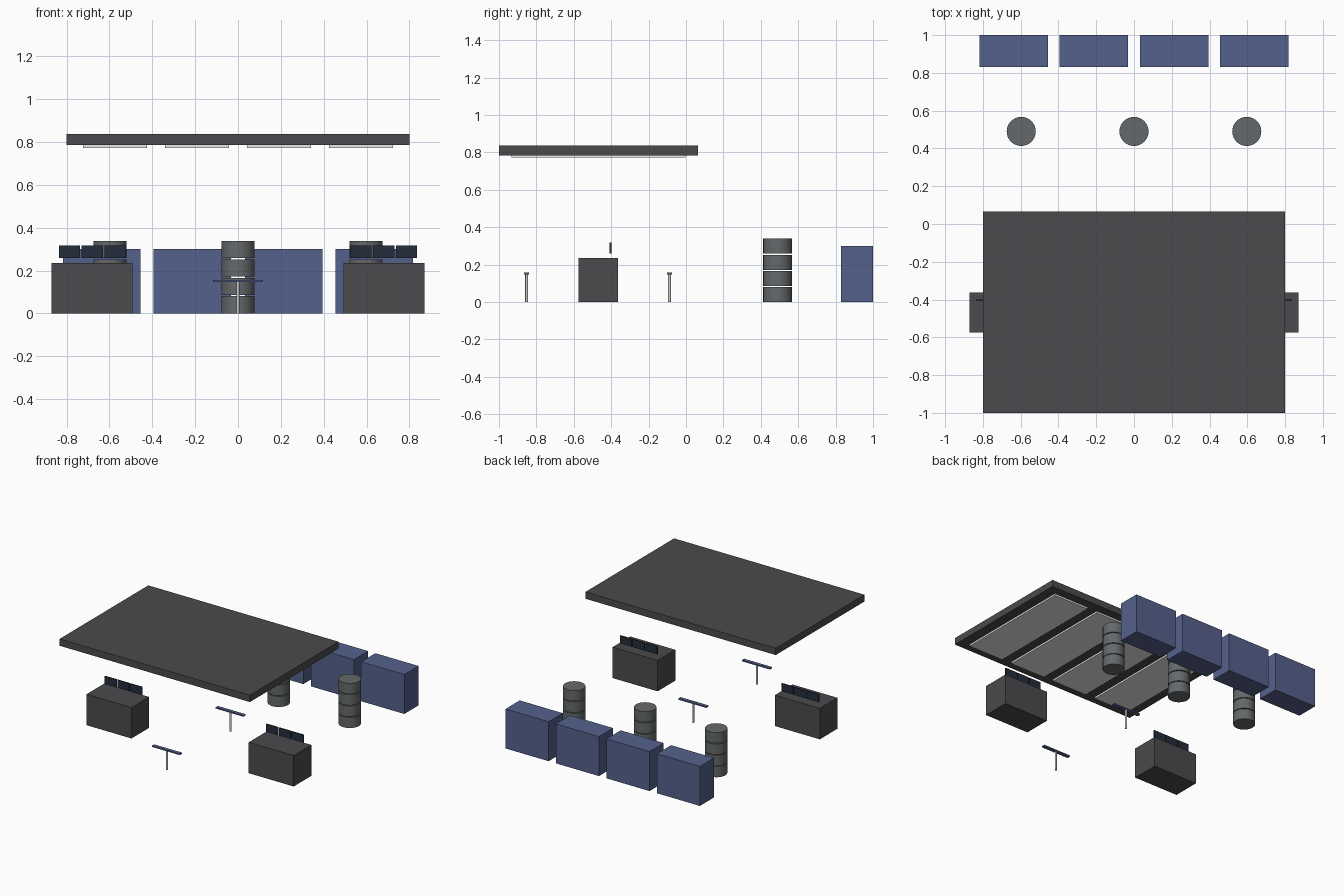
import bpy, bmesh
from mathutils import Matrix

if "Cube" in bpy.data.objects:
    bpy.data.objects.remove(bpy.data.objects["Cube"])


def material(name, color):
    m = bpy.data.materials.new(name)
    m.diffuse_color = (*color, 1)
    m.use_nodes = True
    m.node_tree.nodes["Principled BSDF"].inputs["Base Color"].default_value = m.diffuse_color
    return m


BLUE = material("blue", (0.09, 0.12, 0.26))
DARK = material("charcoal", (0.07, 0.07, 0.075))
STEEL = material("drum_grey", (0.13, 0.14, 0.145))
LIGHT = material("light_panel", (0.85, 0.84, 0.8))
POLE = material("pole_grey", (0.6, 0.6, 0.6))
GLASS = material("screen_glass", (0.018, 0.027, 0.045))


def finish(name, bm, mat):
    me = bpy.data.meshes.new(name)
    bm.to_mesh(me)
    bm.free()
    me.materials.append(mat)
    ob = bpy.data.objects.new(name, me)
    bpy.context.collection.objects.link(ob)
    return ob


def box(name, x, y, z, mat):
    """Box from (min, max) ranges on each axis."""
    bm = bmesh.new()
    bmesh.ops.create_cube(bm, size=1)
    for v in bm.verts:
        v.co = [(r[0] + r[1]) / 2 + c * (r[1] - r[0]) for r, c in zip((x, y, z), v.co)]
    return finish(name, bm, mat)


def cylinder(name, x, y, z, radius, sides, mat):
    bm = bmesh.new()
    bmesh.ops.create_cone(bm, cap_ends=True, segments=sides, radius1=radius, radius2=radius,
                          depth=z[1] - z[0],
                          matrix=Matrix.Translation((x, y, (z[0] + z[1]) / 2)))
    for f in bm.faces:
        f.smooth = len(f.verts) == 4
    for e in bm.edges:
        e.smooth = all(f.smooth for f in e.link_faces)
    return finish(name, bm, mat)


def span(centre, width):
    return (centre - width / 2, centre + width / 2)


# Overhead canopy with four light panels underneath
box("canopy", (-0.8, 0.8), (-1, 0.065), (0.785, 0.837), DARK)
for cx in (-0.573, -0.191, 0.191, 0.573):
    box("ceiling_light", span(cx, 0.298), (-0.933, -0.002), (0.772, 0.786), LIGHT)

# Row of cabinets along the back
for cx in (-0.636, -0.213, 0.213, 0.636):
    box("back_cabinet", span(cx, 0.362), (0.83, 1), (0, 0.3), BLUE)

# Stacked drums, four sections each with thin gaps
for cx in (-0.597, 0, 0.597):
    for i in range(4):
        z0 = i * 0.0862
        cylinder("drum_section", cx, 0.49, (z0, z0 + 0.0805), 0.077, 32, STEEL)

# Side desks with three floating screens each
for side in (-1, 1):
    box("desk", span(side * 0.682, 0.378), (-0.575, -0.363), (0, 0.235), DARK)
    for i in (-1, 0, 1):
        box("screen", span(side * 0.679 + i * 0.107, 0.1), span(-0.404, 0.009), (0.259, 0.318), GLASS)

# T-shaped stands: slim pole and flat top bar
for cy in (-0.852, -0.088):
    cylinder("stand_pole", 0, cy, (0, 0.15), 0.0075, 16, POLE)
    box("stand_bar", span(0, 0.234), span(cy, 0.026), (0.147, 0.157), BLUE)
